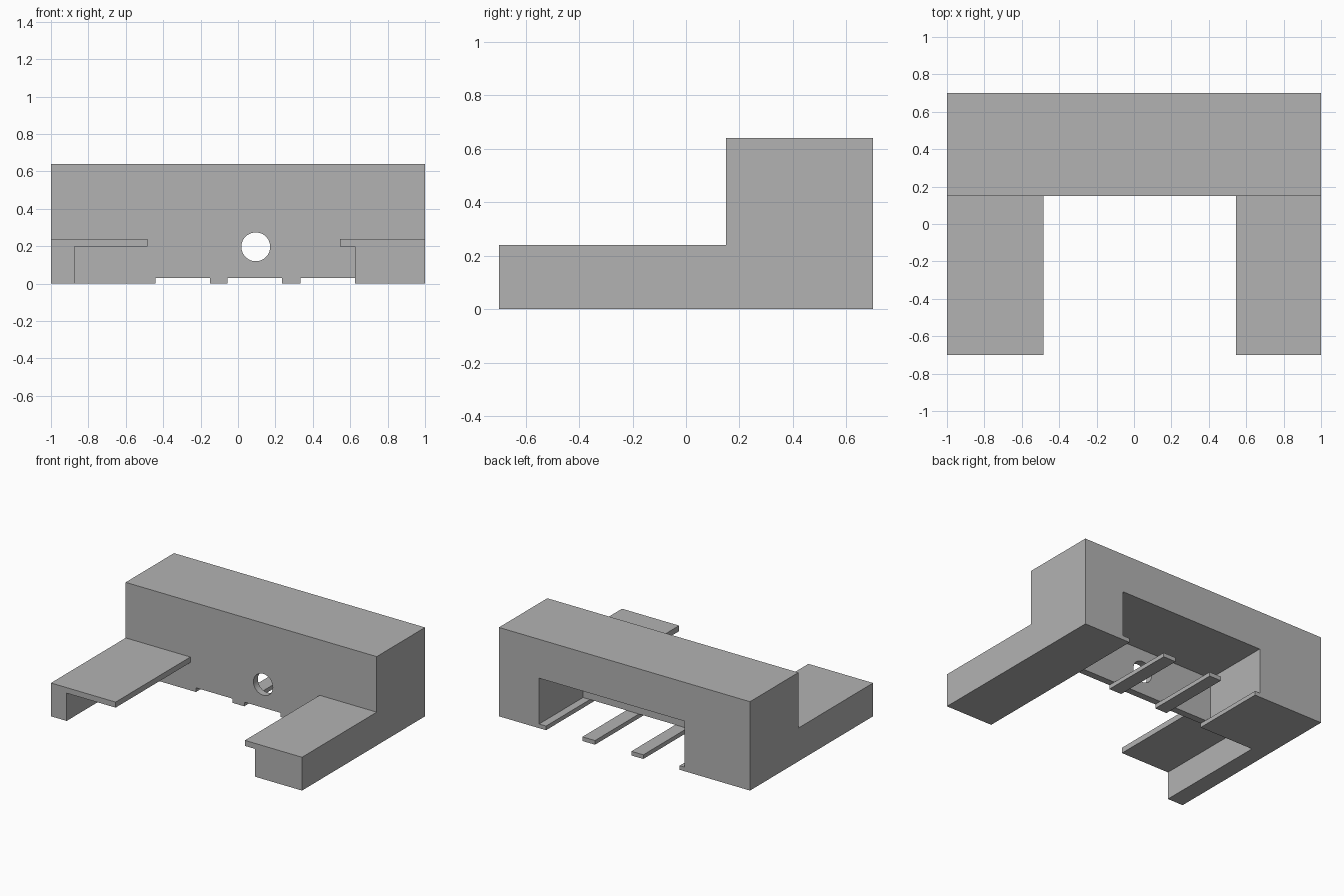
import bpy, bmesh, math

cube = bpy.data.objects.get("Cube")
if cube:
    bpy.data.objects.remove(cube, do_unlink=True)

grey = bpy.data.materials.new("plain grey")
grey.use_nodes = True
colour = (0.45, 0.45, 0.45, 1)
grey.diffuse_color = colour
grey.node_tree.nodes["Principled BSDF"].inputs["Base Color"].default_value = colour

FRONT, STEP, WALL, BACK = -0.7, 0.15, 0.20, 0.7
ARM_TOP, PLATE_UNDER, SLOT_TOP = 0.24, 0.20, 0.03
OUT = 0.2  # how far cutters reach past the body


def make_object(name, bm):
    bmesh.ops.recalc_face_normals(bm, faces=bm.faces)
    mesh = bpy.data.meshes.new(name)
    bm.to_mesh(mesh)
    bm.free()
    mesh.materials.append(grey)
    obj = bpy.data.objects.new(name, mesh)
    bpy.context.collection.objects.link(obj)
    return obj


def box(name, x, y, z):
    bm = bmesh.new()
    bmesh.ops.create_cube(bm, size=1)
    for v in bm.verts:
        v.co = [lo + (c + 0.5) * (hi - lo) for c, (lo, hi) in zip(v.co, (x, y, z))]
    return make_object(name, bm)


def round_bar(name, x, z, radius, y):
    bm = bmesh.new()
    bmesh.ops.create_cone(bm, cap_ends=True, segments=48, radius1=radius,
                          radius2=radius, depth=y[1] - y[0])
    for v in bm.verts:
        v.co = (x + v.co.x, (y[0] + y[1]) / 2 + v.co.z, z + v.co.y)
    return make_object(name, bm)


def cut(body, cutter):
    cutter.hide_render = True
    mod = body.modifiers.new("cut", 'BOOLEAN')
    mod.operation = 'DIFFERENCE'
    mod.solver = 'EXACT'
    mod.object = cutter
    bpy.ops.object.modifier_apply(modifier=mod.name)
    bpy.data.objects.remove(cutter, do_unlink=True)


# Stepped side profile: tall rear block with low arms in front
bm = bmesh.new()
profile = [(FRONT, 0), (BACK, 0), (BACK, 0.64), (STEP, 0.64), (STEP, ARM_TOP), (FRONT, ARM_TOP)]
face = bm.faces.new([bm.verts.new((-1, y, z)) for y, z in profile])
extruded = bmesh.ops.extrude_face_region(bm, geom=[face])
for v in extruded["geom"]:
    if isinstance(v, bmesh.types.BMVert):
        v.co.x = 1
body = make_object("bracket_body", bm)
bpy.context.view_layer.objects.active = body
body.select_set(True)

# Gap between the arms, and the hollows under their top plates
front_y = (FRONT - OUT, STEP)
cut(body, box("arm_gap", (-0.485, 0.545), front_y, (-OUT, ARM_TOP + OUT)))
cut(body, box("right_arm_hollow", (-0.875, -0.4), front_y, (-OUT, PLATE_UNDER)))
cut(body, box("left_arm_hollow", (0.4, 0.625), front_y, (-OUT, PLATE_UNDER)))

# Rear cavity, with floor slots that leave two thin slats
cut(body, box("cavity", (-0.48, 0.68), (WALL, BACK + OUT), (SLOT_TOP, 0.36)))
for x in (-0.44, -0.055, 0.335):
    cut(body, box("floor_slot", (x, x + 0.29), (STEP - 0.1, BACK + OUT), (-OUT, SLOT_TOP)))

# Three large holes through the thin wall
for x in (-0.295, 0.095, 0.485):
    cut(body, round_bar("port_hole", x, 0.197, 0.077, (STEP - 0.02, WALL + 0.1)))

# Two screw holes through the whole block
for x in (-0.875, 0.875):
    cut(body, round_bar("screw_hole", x, 0.322, 0.045, (STEP - OUT, BACK + OUT)))

bpy.ops.object.shade_smooth_by_angle(angle=math.radians(30))
